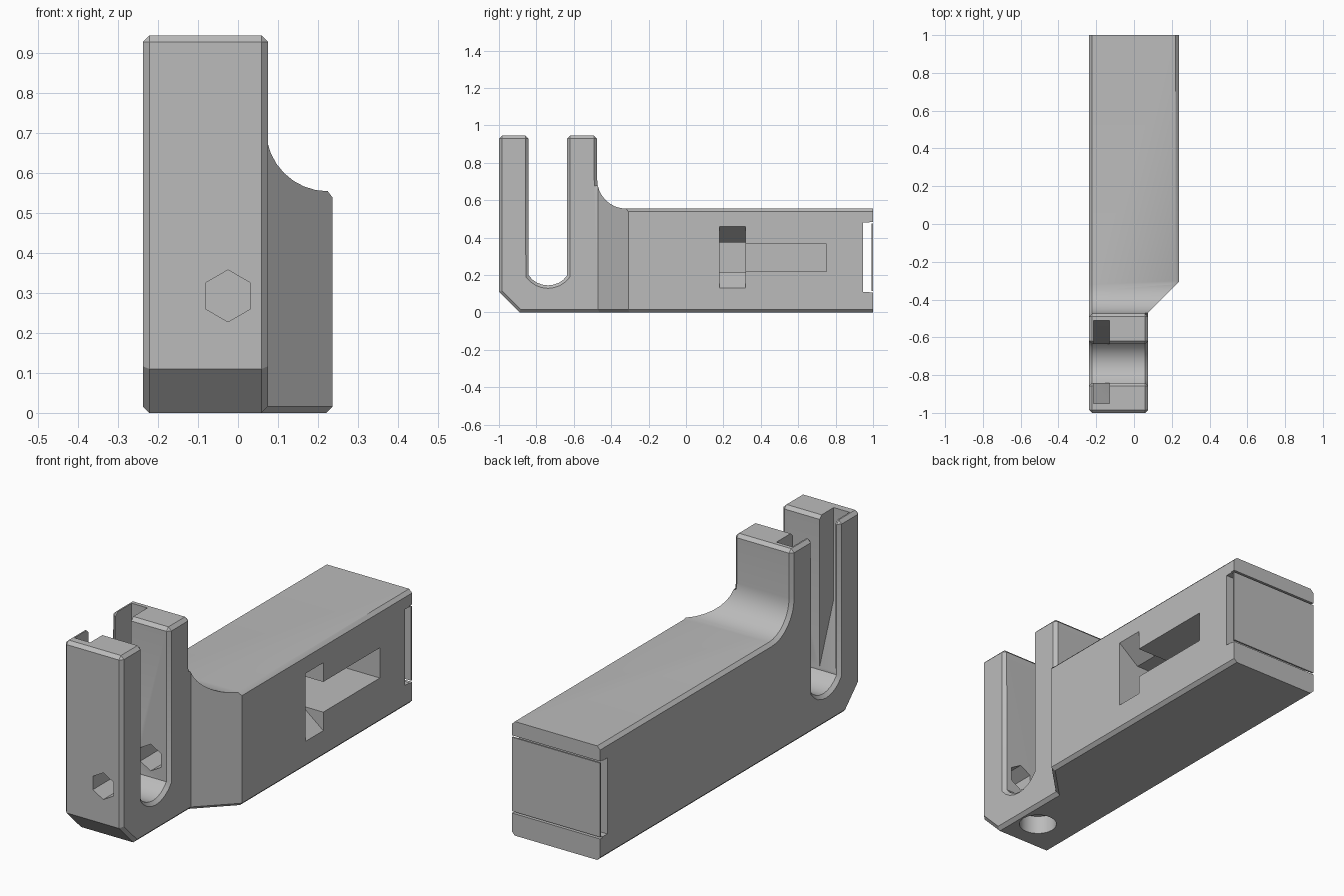
import bpy, bmesh, math

if "Cube" in bpy.data.objects:
    bpy.data.objects.remove(bpy.data.objects["Cube"], do_unlink=True)

# One plain grey for the whole part
grey = bpy.data.materials.new("plain_grey")
grey.use_nodes = True
grey.diffuse_color = (0.5, 0.5, 0.5, 1)
grey.node_tree.nodes["Principled BSDF"].inputs["Base Color"].default_value = (0.5, 0.5, 0.5, 1)


def prism(name, points, axis, start, end):
    """Extrude a flat outline along an axis; x takes (y,z), y takes (x,z), z takes (x,y)."""
    place = {"x": lambda a, b, t: (t, a, b),
             "y": lambda a, b, t: (a, t, b),
             "z": lambda a, b, t: (a, b, t)}[axis]
    bm = bmesh.new()
    rings = [[bm.verts.new(place(a, b, t)) for a, b in points] for t in (start, end)]
    for ring in rings:
        bm.faces.new(ring)
    n = len(points)
    for i in range(n):
        j = (i + 1) % n
        bm.faces.new((rings[0][i], rings[0][j], rings[1][j], rings[1][i]))
    bmesh.ops.recalc_face_normals(bm, faces=bm.faces)
    mesh = bpy.data.meshes.new(name)
    bm.to_mesh(mesh)
    bm.free()
    mesh.materials.append(grey)
    obj = bpy.data.objects.new(name, mesh)
    bpy.context.collection.objects.link(obj)
    return obj


def rect(a0, a1, b0, b1):
    return [(a0, b0), (a1, b0), (a1, b1), (a0, b1)]


def arc(a, b, r, deg0, deg1, steps):
    angles = [math.radians(deg0 + (deg1 - deg0) * i / steps) for i in range(steps + 1)]
    return [(a + r * math.cos(t), b + r * math.sin(t)) for t in angles]


def cut(target, *shape):
    """Subtract a prism from the target and discard the cutter."""
    cutter = prism("cutter", *shape)
    cutter.hide_render = True
    mod = target.modifiers.new("cut", "BOOLEAN")
    mod.operation, mod.solver, mod.object = "DIFFERENCE", "EXACT", cutter
    bpy.context.view_layer.objects.active = target
    bpy.ops.object.modifier_apply(modifier=mod.name)
    bpy.data.objects.remove(cutter, do_unlink=True)


# Side outline: forked head, filleted step, long arm (overshoots the rear for a clean trim)
TOP, ARM, STEP = 0.945, 0.555, -0.475
outline = [(-0.89, 0), (1.05, 0), (1.05, ARM)]
outline += arc(STEP + 0.155, ARM + 0.155, 0.155, 270, 180, 8)
outline += [(STEP, TOP), (-0.635, TOP)]
outline += arc(-0.738, 0.272, 0.127, -36, -144, 8)
outline += [(-0.841, TOP), (-1, TOP), (-1, 0.11)]
body = prism("clamp_body", outline, "x", -0.238, 0.237)

# Narrow the head with a diagonal shoulder
cut(body, [(0.075, -2), (0.075, -0.47), (0.375, -0.17), (0.6, -2)], "z", -1, 2)

# Chamfer the sharp outer edges
bm = bmesh.new()
bm.from_mesh(body.data)
bmesh.ops.dissolve_limit(bm, angle_limit=0.01, verts=bm.verts, edges=bm.edges)
edges = []
for e in bm.edges:
    mid = (e.verts[0].co + e.verts[1].co) / 2
    shoulder_rim = mid.x > 0.076 and -0.48 < mid.y < -0.33 and mid.z > 0.1
    if e.is_convex and e.calc_face_angle(0) > math.radians(50) and not shoulder_rim:
        edges.append(e)
bmesh.ops.bevel(bm, geom=edges, offset=0.016, segments=1, profile=0.5,
                affect="EDGES", clamp_overlap=False)
bm.to_mesh(body.data)
bm.free()
cut(body, rect(1, 2, -1, 2), "x", -1, 1)

# Wide pocket behind the fork lip, tapering down to the slot
cut(body, [(-0.95, 2), (-0.95, 0.5), (-0.837, 0.2), (-0.639, 0.2), (-0.51, 0.5), (-0.51, 2)],
    "x", -0.215, -0.13)

# Hexagonal channel through both jaws and into the arm
cut(body, arc(-0.025, 0.293, 0.065, 30, 330, 5), "y", -1.1, 0.74)

# Side window: tapered tall opening joined to a long one
cut(body, [(0.3, 0.13), (0.237, 0.13), (0.13, 0.215), (-0.1, 0.215),
           (-0.1, 0.375), (0.13, 0.375), (0.237, 0.46), (0.3, 0.46)], "y", 0.18, 0.317)
cut(body, rect(0.31, 0.752, 0.22, 0.367), "x", -0.09, 0.3)

# Blind round hole under the head
cut(body, arc(-0.035, -0.73, 0.085, 0, 348.75, 31), "z", -0.1, 0.09)

# Strap slot across the rear, with fine slits framing its thin cover
cut(body, rect(0.945, 0.992, 0.11, 0.48), "x", -1, 1)
for low in (0.106, 0.475):
    cut(body, rect(0.98, 1.1, low, low + 0.009), "x", -1, 1)

# Smooth the curves, keep the edges crisp
bpy.ops.object.select_all(action="DESELECT")
body.select_set(True)
bpy.context.view_layer.objects.active = body
bpy.ops.object.shade_smooth_by_angle(angle=math.radians(30))
